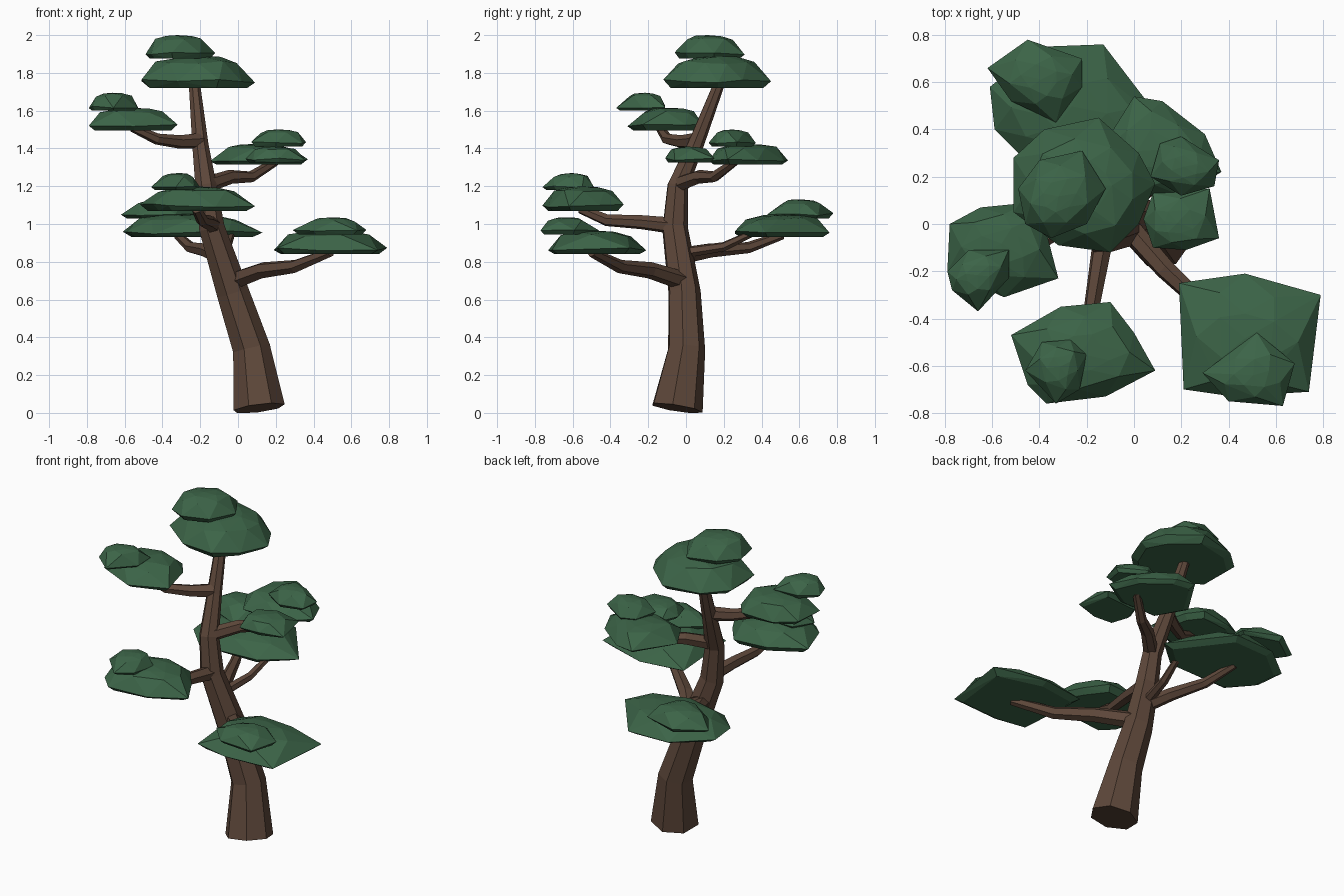
import bpy, bmesh, math, random
from mathutils import Vector

random.seed(4)


def material(name, col):
    m = bpy.data.materials.new(name)
    m.diffuse_color = (*col, 1)
    return m


BARK = material("brown bark", (0.11, 0.063, 0.042))
LEAF = material("dark green foliage", (0.045, 0.128, 0.064))


def finish(bm, name, mat):
    bmesh.ops.recalc_face_normals(bm, faces=bm.faces)
    me = bpy.data.meshes.new(name)
    bm.to_mesh(me)
    bm.free()
    me.materials.append(mat)
    ob = bpy.data.objects.new(name, me)
    bpy.context.collection.objects.link(ob)


def limb(name, path, sides):
    """Tapered faceted tube through (x, y, z, radius) stations."""
    bm = bmesh.new()
    pts = [Vector(p[:3]) for p in path]
    ref = Vector((0, 1, 0)) if name == "trunk" else Vector((0, 0, 1))
    rings = []
    for i, p in enumerate(pts):
        t = (pts[min(i + 1, len(pts) - 1)] - pts[max(i - 1, 0)]).normalized()
        u = t.cross(ref).normalized()
        v = t.cross(u)
        r = path[i][3]
        rings.append([bm.verts.new(p + r * (u * math.cos(a) + v * math.sin(a)))
                      for a in (2 * math.pi * k / sides + 0.3 for k in range(sides))])
    for a, b in zip(rings, rings[1:]):
        for k in range(sides):
            j = (k + 1) % sides
            bm.faces.new((a[k], a[j], b[j], b[k]))
    bm.faces.new(rings[0])
    bm.faces.new(rings[-1])
    finish(bm, name, BARK)


def pad(name, z0, z1, outline):
    """Flat-bottomed foliage cloud: plan outline, shrunk underside, domed top."""
    bm = bmesh.new()
    n = len(outline)
    c = Vector((sum(p[0] for p in outline) / n, sum(p[1] for p in outline) / n, 0))
    h = z1 - z0

    def put(p, scale, z):
        q = c + (Vector((p[0], p[1], 0)) - c) * scale
        return bm.verts.new((q.x, q.y, z))

    for i, p in enumerate(outline):
        nxt = outline[(i + 1) % n]
        mid = ((p[0] + nxt[0]) / 2, (p[1] + nxt[1]) / 2)
        put(p, 0.86, z0)
        put(p, 1.0, z0 + h * random.uniform(0.14, 0.28))
        put(mid, 0.76, z0 + h * random.uniform(0.74, 0.86))
        put(p, 0.38, z0 + h * random.uniform(0.93, 0.98))
    put(c, 0, z1)
    res = bmesh.ops.convex_hull(bm, input=bm.verts)
    bmesh.ops.delete(bm, geom=[g for g in res["geom_interior"]
                               if isinstance(g, bmesh.types.BMVert)], context='VERTS')
    finish(bm, name, LEAF)


# Trunk
limb("trunk", [(0.11, -0.05, 0.025, 0.14), (0.07, 0.0, 0.34, 0.102), (-0.03, -0.01, 0.64, 0.088),
               (-0.14, -0.06, 0.98, 0.07), (-0.17, -0.045, 1.2, 0.058),
               (-0.2, 0.05, 1.42, 0.044), (-0.23, 0.17, 1.73, 0.031)], 7)

# Branches
limb("branch_front_right", [(-0.02, -0.02, 0.70, .05), (0.13, -0.19, 0.755, .044),
                            (0.30, -0.35, 0.775, .036), (0.49, -0.50, 0.85, .025)], 6)
limb("branch_front", [(-0.13, -0.06, 0.99, .045), (-0.16, -0.24, 1.01, .038),
                      (-0.19, -0.42, 1.02, .032), (-0.22, -0.56, 1.08, .025)], 6)
limb("branch_back", [(-0.10, -0.03, 0.83, .045), (-0.17, 0.13, 0.86, .038),
                     (-0.25, 0.33, 0.875, .03), (-0.32, 0.51, 0.94, .022)], 6)
limb("twig_back", [(-0.10, 0.0, 0.85, .03), (-0.06, 0.2, 0.88, .025),
                   (-0.03, 0.37, 0.96, .018)], 6)
limb("branch_right", [(-0.16, -0.04, 1.21, .043), (-0.04, 0.07, 1.25, .038),
                      (0.07, 0.15, 1.25, .03), (0.20, 0.26, 1.33, .022)], 6)
limb("branch_left", [(-0.20, 0.05, 1.44, .043), (-0.31, -0.02, 1.435, .036),
                     (-0.43, -0.10, 1.45, .03), (-0.56, -0.14, 1.51, .022)], 6)

# Foliage, each a wide pad with a smaller one on top
pad("foliage_front_right", 0.84, 0.965, [(.19, -.25), (.47, -.21), (.79, -.30), (.74, -.71),
                                         (.42, -.73), (.21, -.70)])
pad("foliage_front_right_upper", 0.945, 1.035, [(.29, -.63), (.52, -.46), (.68, -.59),
                                                (.63, -.77), (.40, -.75)])
pad("foliage_front", 1.07, 1.20, [(-.52, -.47), (-.31, -.35), (-.10, -.33), (0, -.46),
                                  (.09, -.62), (-.12, -.73), (-.37, -.76), (-.45, -.68)])
pad("foliage_front_upper", 1.18, 1.27, [(-.46, -.62), (-.39, -.50), (-.27, -.49), (-.20, -.55),
                                        (-.23, -.70), (-.33, -.76)])
pad("foliage_back", 0.93, 1.05, [(-.59, .40), (-.61, .58), (-.40, .75), (-.13, .76),
                                 (0, .55), (.13, .42), (-.05, .26), (-.45, .26)])
pad("foliage_back_upper", 1.03, 1.13, [(-.62, .66), (-.45, .78), (-.22, .70), (-.22, .58),
                                       (-.33, .43), (-.52, .52)])
pad("foliage_right", 1.315, 1.425, [(0, .54), (.12, .52), (.30, .38), (.37, .22), (.20, .12),
                                    (-.05, .12), (-.15, .30)])
pad("foliage_right_upper", 1.41, 1.50, [(.07, .20), (.11, .34), (.20, .37), (.36, .27),
                                        (.34, .16), (.20, .12)])
pad("foliage_right_side", 1.325, 1.41, [(.04, .02), (.08, .13), (.32, .15), (.36, -.06),
                                        (.22, -.11), (.08, -.10)])
pad("foliage_left", 1.495, 1.615, [(-.78, 0), (-.65, .07), (-.45, .09), (-.38, 0),
                                   (-.32, -.23), (-.55, -.31), (-.79, -.20)])
pad("foliage_left_upper", 1.60, 1.695, [(-.79, -.20), (-.70, -.11), (-.53, -.11), (-.53, -.23),
                                        (-.66, -.37), (-.77, -.28)])
pad("foliage_crown", 1.72, 1.89, [(-.51, .28), (-.38, .40), (-.15, .45), (.02, .30), (.09, .17),
                                  (.02, 0), (-.10, -.12), (-.32, -.09), (-.51, .05)])
pad("foliage_crown_upper", 1.875, 2.0, [(-.49, .15), (-.40, .27), (-.22, .31), (-.12, .15),
                                        (-.20, 0), (-.35, -.06), (-.46, 0)])
